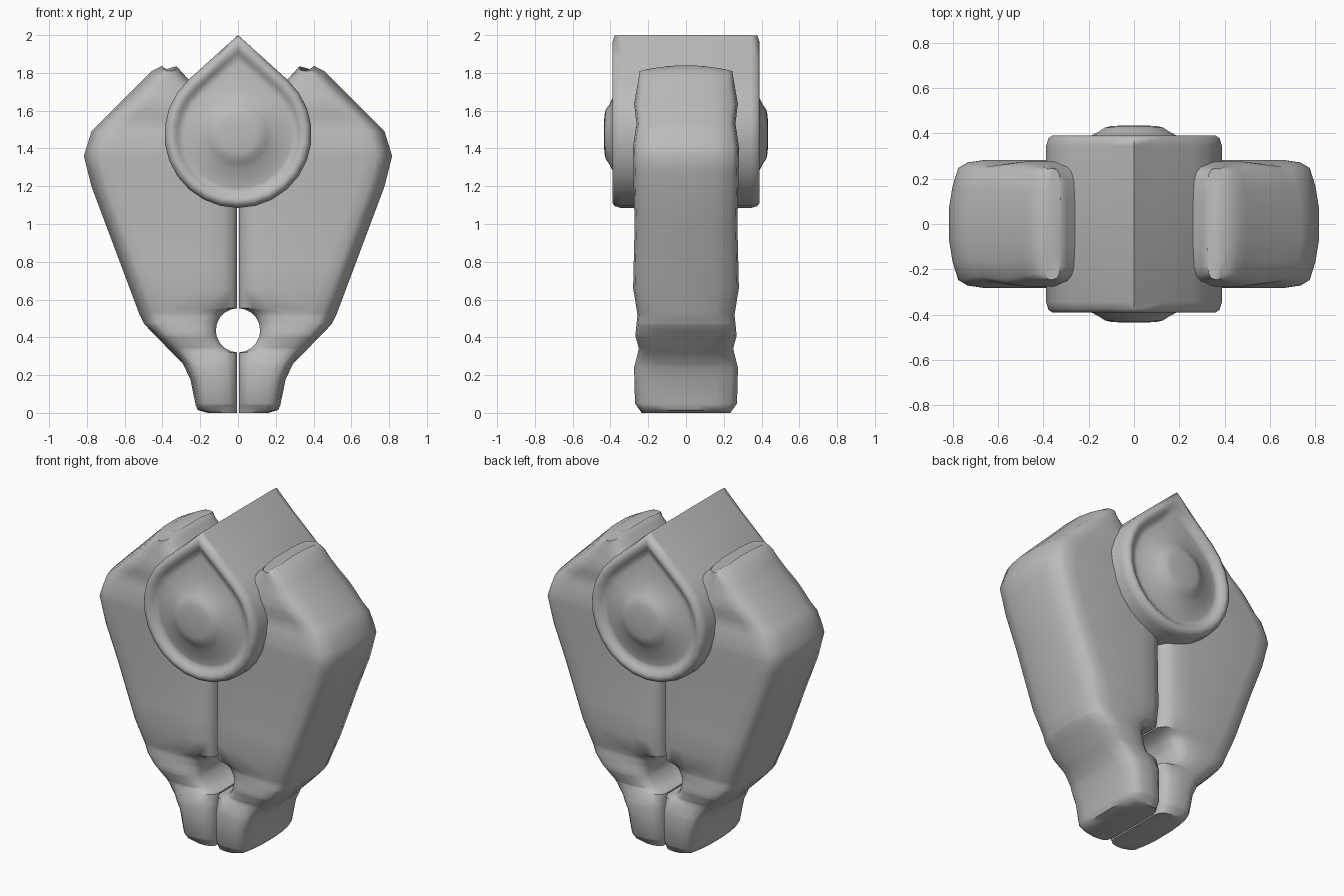
import bpy, bmesh, math

old = bpy.data.objects.get("Cube")
if old:
    bpy.data.objects.remove(old)

grey = bpy.data.materials.new("plain grey")
grey.use_nodes = True
colour = (0.5, 0.5, 0.5, 1)
grey.diffuse_color = colour
grey.node_tree.nodes["Principled BSDF"].inputs["Base Color"].default_value = colour


def loft(name, rings, angle):
    """Skin equal-length closed rings, cap both ends and shade smooth."""
    bm = bmesh.new()
    loops = [[bm.verts.new(p) for p in ring] for ring in rings]
    n = len(loops[0])
    for a, b in zip(loops, loops[1:]):
        for i in range(n):
            j = (i + 1) % n
            bm.faces.new((a[i], a[j], b[j], b[i]))
    bm.faces.new(loops[0])
    bm.faces.new(loops[-1])
    bmesh.ops.recalc_face_normals(bm, faces=bm.faces)
    mesh = bpy.data.meshes.new(name)
    bm.to_mesh(mesh)
    bm.free()
    mesh.materials.append(grey)
    obj = bpy.data.objects.new(name, mesh)
    bpy.context.collection.objects.link(obj)
    bpy.ops.object.select_all(action='DESELECT')
    obj.select_set(True)
    bpy.context.view_layer.objects.active = obj
    bpy.ops.object.shade_smooth_by_angle(angle=math.radians(angle))
    return obj


def sample(table, z):
    """Linear lookup in a list of (height, value) pairs."""
    for (z0, v0), (z1, v1) in zip(table, table[1:]):
        if z <= z1:
            return v0 + (v1 - v0) * (z - z0) / (z1 - z0)
    return table[-1][1]


# Jaw outline: outer edge, inner edge and half depth against height
OUTER = [(0, .16), (.015, .215), (.04, .226), (.18, .255), (.26, .295), (.47, .5),
         (.52, .525), (1.2, .78), (1.36, .82), (1.49, .78), (1.81, .46), (1.84, .40)]
INNER = [(0, .005), (1.6, .005), (1.7, .2), (1.77, .262), (1.84, .325)]
DEPTH = [(0, .235), (.05, .27), (.24, .275), (.34, .25), (.41, .268), (.52, .257),
         (.66, .28), (1, .272), (1.4, .282), (1.53, .262), (1.64, .275), (1.84, .245)]
HOLE_Z, HOLE_R = .437, .117

# Half section: (distance in from the inner side, depth fraction), then the outer side
IN_SIDE = [(0, .4), (0, .75), (.025, .89), (.08, .97), (.17, 1)]
OUT_SIDE = [(.15, 1), (.085, .965), (.045, .88), (.02, .6), (.004, .25)]


def jaw_ring(z, side):
    xo, xi, hy = sample(OUTER, z), sample(INNER, z), sample(DEPTH, z)
    if abs(z - HOLE_Z) < HOLE_R:
        xi = max(xi, math.sqrt(HOLE_R ** 2 - (z - HOLE_Z) ** 2))
    k = min(1, (xo - xi) / .42)
    half = [(xi + d * k, f) for d, f in IN_SIDE] + [(xo - d * k, f) for d, f in OUT_SIDE]
    full = half + [(x, -f) for x, f in reversed(half)]
    crown = .03 * max(0, min(1, (z - 1.6) / .2))
    return [(side * x, f * hy, z - crown * f * f) for x, f in full]


heights = {z for table in (OUTER, INNER, DEPTH) for z, _ in table}
heights |= {HOLE_Z - HOLE_R * math.cos(math.pi * i / 10) for i in range(11)}
heights |= {.8, 1.28, 1.56, 1.74}
for side, name in ((1, "left_jaw"), (-1, "right_jaw")):
    loft(name, [jaw_ring(z, side) for z in sorted(heights)], 50)

# Teardrop pivot: a circle with tangents meeting at a top point
CZ, R, TIP = 1.475, .39, .525
tangent = math.acos(R / TIP)
STEPS = 20
angles = [tangent + (2 * math.pi - 2 * tangent) * i / STEPS for i in range(STEPS + 1)]
arc = [(R * math.sin(a), R * math.cos(a)) for a in angles]
first, last = arc[0], arc[-1]
teardrop = ([(0, TIP), (first[0] * .5, (TIP + first[1]) / 2)] + arc
            + [(last[0] * .5, (TIP + last[1]) / 2)])


def drop_ring(scale, y):
    return [(x * scale, y, CZ + z * scale) for x, z in teardrop]


def round_ring(radius, y):
    return [(x * radius / math.hypot(x, z), y, CZ + z * radius / math.hypot(x, z))
            for x, z in teardrop]


# Rim, groove and central boss, from the edge inward
def pivot_face(s):
    rim = [(1, .345), (.975, .378), (.93, .39), (.88, .39), (.83, .375), (.78, .362), (.73, .362)]
    boss = [(.24, .375), (.19, .39), (.155, .408), (.13, .425), (.1, .432), (.04, .435)]
    rings = [drop_ring(k, s * y) for k, y in rim] + [round_ring(r, s * y) for r, y in boss]
    # Keep the tip at full height almost to the rim
    x, y, z = rings[1][0]
    rings[1][0] = (x, y, z + .01)
    return rings


loft("pivot", pivot_face(-1)[::-1] + pivot_face(1), 55)
